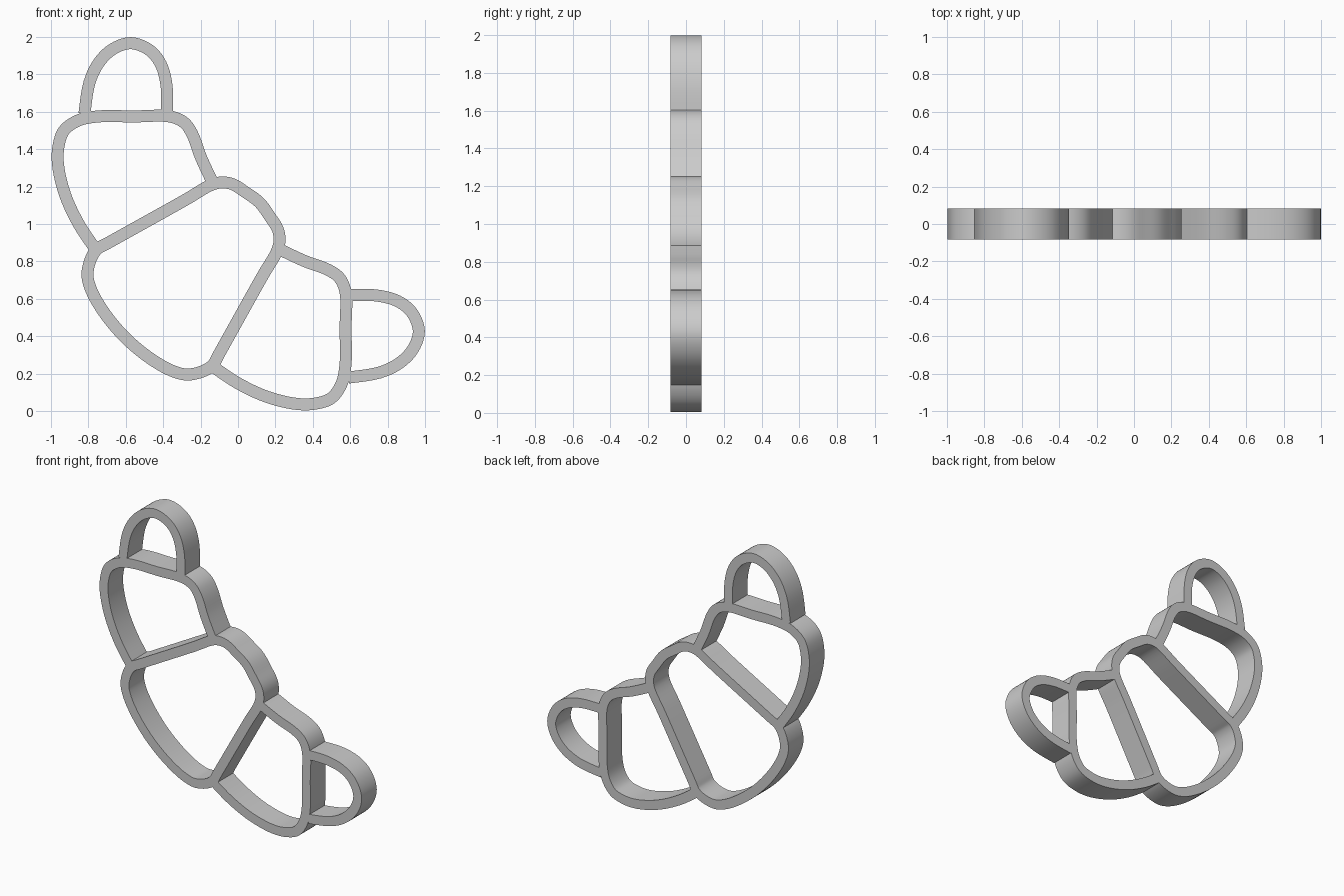
import bpy, bmesh
from mathutils import Vector

if "Cube" in bpy.data.objects:
    bpy.data.objects.remove(bpy.data.objects["Cube"])

WIDTH, HALF_DEPTH = 0.064, 0.082


def mirror(p):
    # reflect across the diagonal axis z = x + 1
    return Vector((p[1] - 1, p[0] + 1))


def smooth_path(pts, closed, steps=5):
    # centripetal-style smooth curve through the points
    n, out = len(pts), []
    for i in range(n if closed else n - 1):
        if closed:
            p = [pts[(i + k) % n] for k in (-1, 0, 1, 2)]
        else:
            p = [pts[min(max(i + k, 0), n - 1)] for k in (-1, 0, 1, 2)]
        d = [max((p[k + 1] - p[k]).length, 1e-4) ** 0.5 for k in range(3)]
        if not closed and i == 0:
            d[0] = d[1]
        if not closed and i == n - 2:
            d[2] = d[1]
        m1 = (p[2] - p[1]) + d[1] * ((p[1] - p[0]) / d[0] - (p[2] - p[0]) / (d[0] + d[1]))
        m2 = (p[2] - p[1]) + d[1] * ((p[3] - p[2]) / d[2] - (p[3] - p[1]) / (d[1] + d[2]))
        for s in range(steps):
            t = s / steps
            out.append((2*t**3 - 3*t*t + 1) * p[1] + (t**3 - 2*t*t + t) * m1
                       + (3*t*t - 2*t**3) * p[2] + (t**3 - t*t) * m2)
    if not closed:
        out.append(pts[-1].copy())
    return out


def ribbon(name, pts, closed=False):
    # rectangular band swept along a path in the xz plane
    path = smooth_path(pts, closed)
    n = len(path)
    bm = bmesh.new()
    rings = []
    for i, p in enumerate(path):
        a = path[i - 1] if closed or i else p
        b = path[(i + 1) % n] if closed or i < n - 1 else p
        t = (b - a).normalized()
        o = Vector((-t.y, t.x)) * WIDTH / 2
        rings.append([bm.verts.new((q.x, y, q.y)) for q, y in (
            (p + o, -HALF_DEPTH), (p + o, HALF_DEPTH),
            (p - o, HALF_DEPTH), (p - o, -HALF_DEPTH))])
    for i in range(n if closed else n - 1):
        r, s = rings[i], rings[(i + 1) % n]
        for k in range(4):
            bm.faces.new((r[k], r[(k + 1) % 4], s[(k + 1) % 4], s[k]))
    if not closed:
        bm.faces.new(rings[0])
        bm.faces.new(rings[-1])
    bmesh.ops.recalc_face_normals(bm, faces=bm.faces)
    mesh = bpy.data.meshes.new(name)
    bm.to_mesh(mesh)
    bm.free()
    ob = bpy.data.objects.new(name, mesh)
    bpy.context.collection.objects.link(ob)
    bpy.context.view_layer.objects.active = ob
    ob.select_set(True)
    bpy.ops.object.shade_smooth_by_angle(angle=0.6)
    ob.select_set(False)


def path2d(*pts):
    return [Vector(p) for p in pts]


# half outlines (x, z)
middle = path2d((.115, 1.115), (.17, 1.04), (.212, .973), (.222, .92), (.211, .861),
                (.131, .722), (-.024, .444), (-.104, .30), (-.131, .251), (-.178, .217),
                (-.27, .195), (-.35, .214), (-.457, .273), (-.564, .356))
side = path2d((.215, .868), (.356, .802), (.484, .754), (.543, .711), (.575, .636),
              (.575, .44), (.575, .251), (.553, .144), (.50, .07), (.425, .042),
              (.324, .037), (.158, .075), (-.003, .15), (-.13, .235))
tip = path2d((.59, .62), (.74, .618), (.853, .588), (.928, .529), (.967, .428),
             (.936, .332), (.864, .257), (.757, .206), (.59, .179))

# centre band, closed across the diagonal
ribbon("middle_band", middle + [mirror(p) for p in reversed(middle[1:])], True)

# side bands and end loops, mirrored
for label, f in (("right", lambda p: p), ("left", mirror)):
    ribbon(label + "_side_band", [f(p) for p in side])
    ribbon(label + "_end_loop", [f(p) for p in tip])
